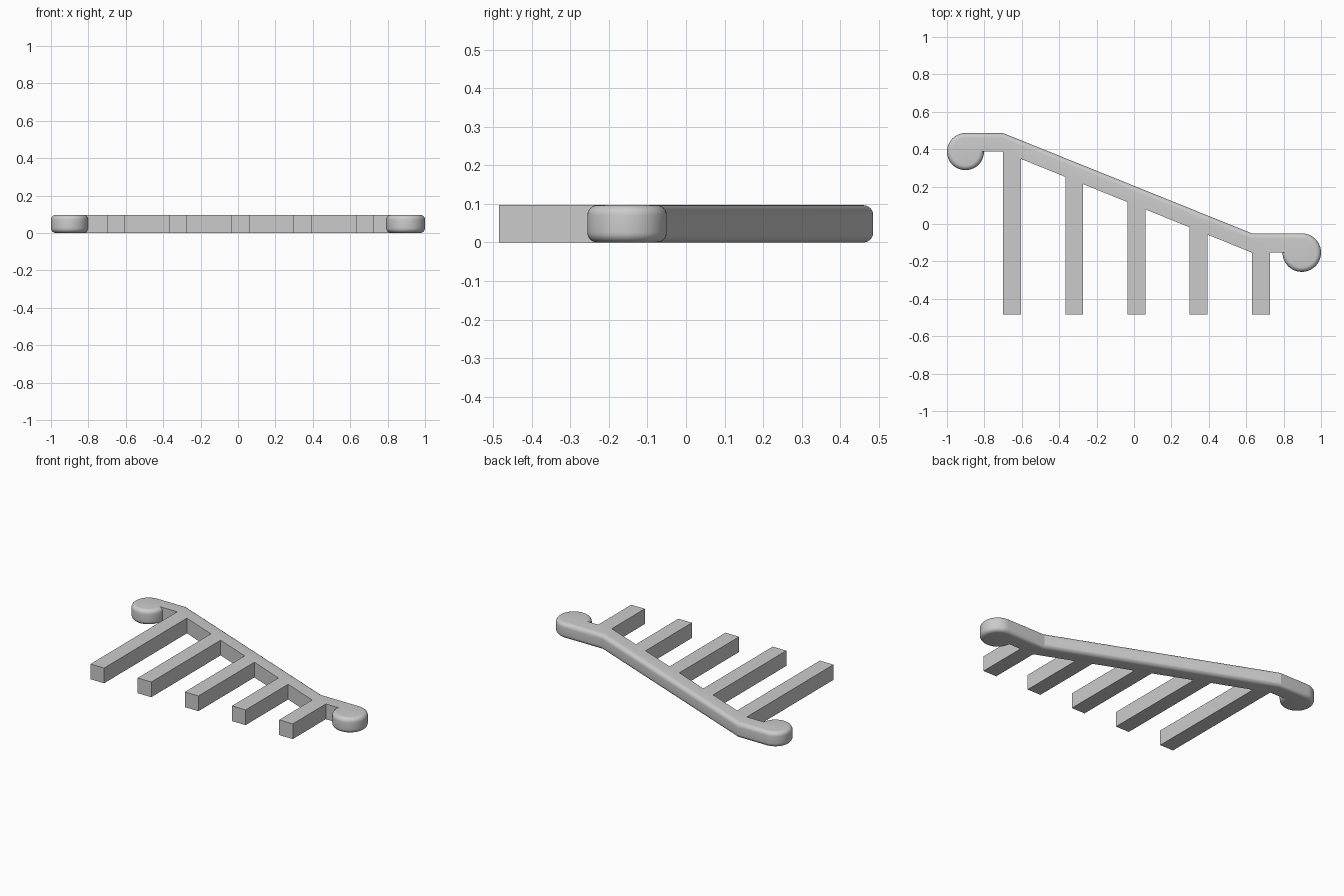
import bpy
import bmesh
from math import sin, cos, pi, tan, atan2, radians

cube = bpy.data.objects.get("Cube")
if cube:
    bpy.data.objects.remove(cube, do_unlink=True)

DEPTH = 0.097      # thickness of the whole railing
ROUND = 0.026      # rounding of the handrail's outer edges
STEPS = 6
ARC = 36
FOOT = -0.485

grey = bpy.data.materials.new("plain_grey")
grey.use_nodes = True
colour = (0.6, 0.6, 0.6, 1)
grey.diffuse_color = colour
grey.node_tree.nodes["Principled BSDF"].inputs["Base Color"].default_value = colour


def skin(name, layers):
    """Join equal-length outlines (lists of x, y, z) into a closed solid."""
    bm = bmesh.new()
    rings = [[bm.verts.new(p) for p in layer] for layer in layers]
    for low, high in zip(rings, rings[1:]):
        n = len(low)
        for i in range(n):
            j = (i + 1) % n
            bm.faces.new((low[i], low[j], high[j], high[i]))
    bm.faces.new(rings[0][::-1])
    bm.faces.new(rings[-1])
    bmesh.ops.recalc_face_normals(bm, faces=bm.faces)
    mesh = bpy.data.meshes.new(name)
    bm.to_mesh(mesh)
    bm.free()
    mesh.materials.append(grey)
    obj = bpy.data.objects.new(name, mesh)
    bpy.context.collection.objects.link(obj)
    return obj


# Handrail: sloping bar with a round knob at each end
left_knob, left_radius = (-0.901, 0.387), 0.099
right_knob, right_radius = (0.897, -0.153), 0.103
bend_left, bend_right = -0.70, 0.63
top_left = left_knob[1] + left_radius
top_right = right_knob[1] + right_radius
low_left, low_right = left_knob[1], right_knob[1]
slope = (top_left - top_right) / (bend_right - bend_left)
mitre = tan(atan2(slope, 1) / 2)


def rail_outline(inset):
    """Counter-clockwise outline; only the outer side and knobs are inset."""
    pts = []
    for i in range(ARC + 1):                       # left knob
        a = pi / 2 + 1.5 * pi * i / ARC
        r = left_radius - inset
        pts.append((left_knob[0] + r * cos(a), left_knob[1] + r * sin(a)))
    pts += [(bend_left, low_left), (bend_right, low_right)]
    for i in range(ARC + 1):                       # right knob
        a = pi + 1.5 * pi * i / ARC
        r = right_radius - inset
        pts.append((right_knob[0] + r * cos(a), right_knob[1] + r * sin(a)))
    pts += [(bend_right - inset * mitre, top_right - inset),
            (bend_left - inset * mitre, top_left - inset)]
    return pts


section = []
for k in range(STEPS + 1):
    a = pi / 2 * k / STEPS
    section.append((ROUND * (1 - sin(a)), ROUND * (1 - cos(a))))
section += [(d, DEPTH - z) for d, z in reversed(section)]
rail = skin("handrail", [[(x, y, z) for x, y in rail_outline(d)] for d, z in section])

# Posts: square bars whose tops follow the underside of the handrail
def underside(x):
    t = min(1, (x - bend_left) / (bend_right - bend_left))
    return low_left + t * (low_right - low_left)


for i in range(5):
    x0 = bend_left + i * (bend_right - bend_left) / 4
    x1 = x0 + 0.096
    shape = [(x0, FOOT), (x1, FOOT), (x1, underside(x1)), (x0, underside(x0))]
    skin(f"post_{i + 1}", [[(x, y, z) for x, y in shape] for z in (0, DEPTH)])

# Smooth the rounded handrail, keeping its inner edges sharp
bpy.ops.object.select_all(action="DESELECT")
rail.select_set(True)
bpy.context.view_layer.objects.active = rail
bpy.ops.object.shade_smooth_by_angle(angle=radians(20))
